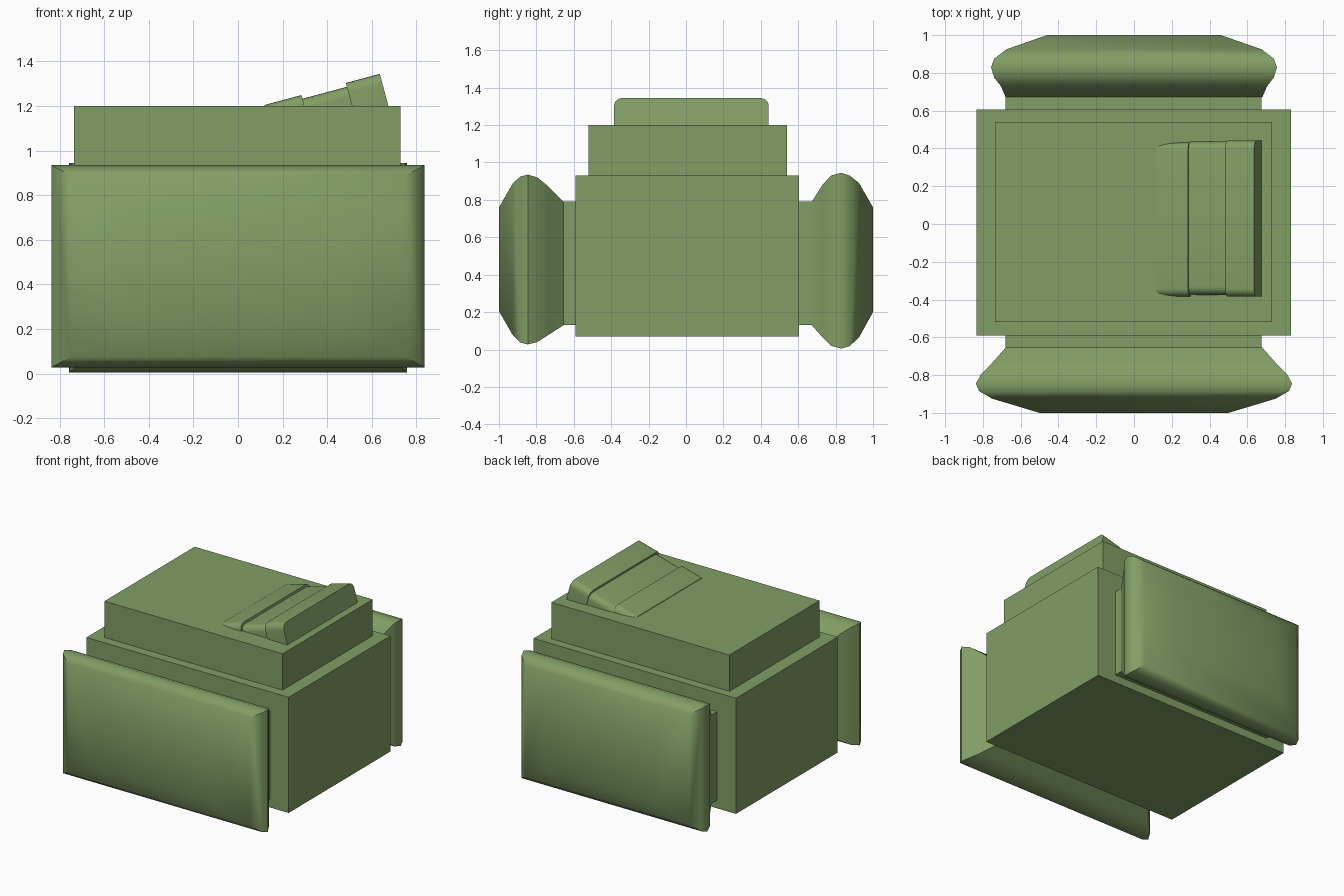
import bpy, bmesh, math
from mathutils import Matrix, Vector

if "Cube" in bpy.data.objects:
    bpy.data.objects.remove(bpy.data.objects["Cube"])

green = bpy.data.materials.new("green")
green.diffuse_color = (0.22, 0.34, 0.13, 1)
green.use_nodes = True
green.node_tree.nodes["Principled BSDF"].inputs["Base Color"].default_value = green.diffuse_color


def finish(bm, name, smooth=None):
    bmesh.ops.recalc_face_normals(bm, faces=bm.faces[:])
    mesh = bpy.data.meshes.new(name)
    bm.to_mesh(mesh)
    bm.free()
    mesh.materials.append(green)
    ob = bpy.data.objects.new(name, mesh)
    bpy.context.collection.objects.link(ob)
    if smooth:
        bpy.ops.object.select_all(action='DESELECT')
        ob.select_set(True)
        bpy.context.view_layer.objects.active = ob
        bpy.ops.object.shade_smooth_by_angle(angle=math.radians(smooth))
    return ob


def box_bm(lo, hi):
    bm = bmesh.new()
    bmesh.ops.create_cube(bm, size=1)
    lo, hi = Vector(lo), Vector(hi)
    for v in bm.verts:
        v.co = Vector([(a + b) / 2 + c * (b - a) for a, b, c in zip(lo, hi, v.co)])
    return bm


def pad(name, rings):
    """Loft rectangles (y, half width, z low, z high) and cap both ends."""
    bm = bmesh.new()
    loops = [[bm.verts.new((x, y, z)) for x, z in ((-w, lo), (w, lo), (w, hi), (-w, hi))]
             for y, w, lo, hi in rings]
    for a, b in zip(loops, loops[1:]):
        for i in range(4):
            j = (i + 1) % 4
            bm.faces.new((a[i], a[j], b[j], b[i]))
    bm.faces.new(loops[0])
    bm.faces.new(loops[-1])
    return finish(bm, name, 40)


# Main body and upper deck
finish(box_bm((-0.835, -0.59, 0.07), (0.83, 0.605, 0.93)), "body")
finish(box_bm((-0.735, -0.52, 0.93), (0.73, 0.54, 1.20)), "upper_deck")

# Necks joining the side pads to the body
finish(box_bm((-0.68, -0.66, 0.13), (0.675, -0.59, 0.79)), "front_neck")
finish(box_bm((-0.68, 0.605, 0.13), (0.675, 0.675, 0.79)), "back_neck")

# Bulging pads
pad("front_pad", [
    (-0.655, 0.68, 0.13, 0.79), (-0.74, 0.755, 0.075, 0.875), (-0.795, 0.81, 0.04, 0.92),
    (-0.845, 0.837, 0.027, 0.935), (-0.885, 0.82, 0.037, 0.925), (-0.925, 0.75, 0.075, 0.89),
    (-1.0, 0.50, 0.205, 0.76)])
pad("back_pad", [
    (0.672, 0.68, 0.13, 0.79), (0.73, 0.705, 0.065, 0.88), (0.775, 0.74, 0.02, 0.93),
    (0.83, 0.757, 0.005, 0.945), (0.875, 0.74, 0.018, 0.93), (0.925, 0.675, 0.065, 0.89),
    (1.0, 0.46, 0.20, 0.76)])

# Tilted stepped wedge: three slabs with rounded long edges
tilt = Matrix.Translation((0.12, 0, 1.20)) @ Matrix.Rotation(math.radians(-15), 4, 'Y')
slabs = [("wedge_low", 0.0, 0.172, 0.005, -0.385, 0.432),
         ("wedge_middle", 0.165, 0.40, -0.012, -0.375, 0.437),
         ("wedge_high", 0.378, 0.536, 0.006, -0.385, 0.442)]
for name, u0, u1, top, y0, y1 in slabs:
    bm = box_bm((u0, y0, -0.16), (u1, y1, top))
    edges = [e for e in bm.edges
             if abs(e.verts[0].co.x - e.verts[1].co.x) > 0.01
             and min(v.co.z for v in e.verts) > -0.1]
    bmesh.ops.bevel(bm, geom=edges, offset=0.045, segments=5, profile=0.5, affect='EDGES')
    bm.transform(tilt)
    finish(bm, name, 30)
